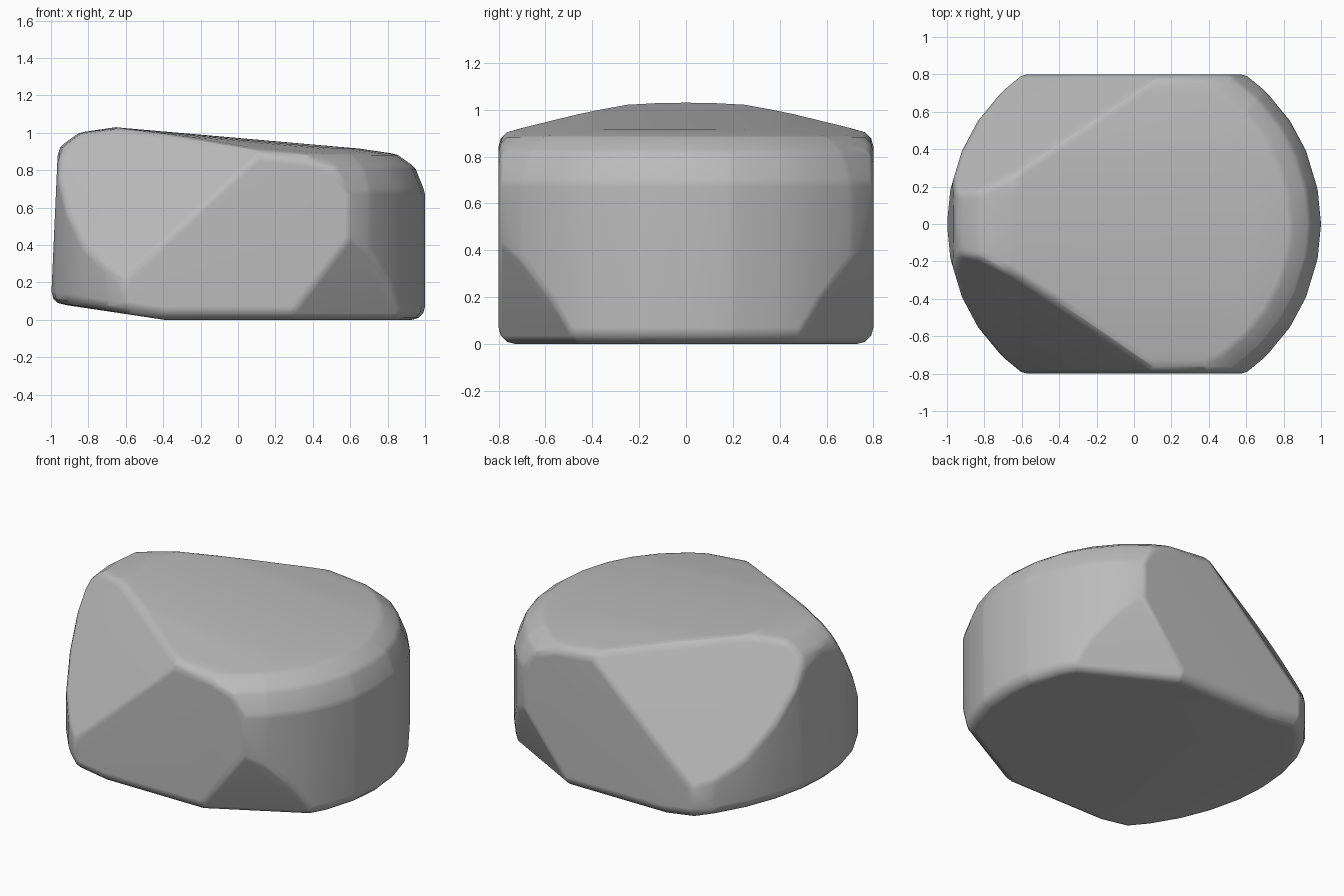
import bpy, bmesh, math
from mathutils import Vector

cube = bpy.data.objects.get("Cube")
if cube:
    bpy.data.objects.remove(cube, do_unlink=True)

ROUND = 0.07      # radius of the worn edges
SEGMENTS = 32


def hull(points):
    """Closed convex solid around a set of points."""
    bm = bmesh.new()
    for p in points:
        bm.verts.new(p)
    bmesh.ops.convex_hull(bm, input=bm.verts[:])
    loose = [v for v in bm.verts if not v.link_faces]
    bmesh.ops.delete(bm, geom=loose, context='VERTS')
    return bm


def slice_off(bm, point, normal):
    """Cut away the side the normal points to, leaving room for the rounding."""
    n = Vector(normal).normalized()
    bmesh.ops.bisect_plane(bm, geom=bm.verts[:] + bm.edges[:] + bm.faces[:],
                           plane_co=Vector(point) - n * ROUND, plane_no=n,
                           clear_outer=True)
    solid = hull([v.co.copy() for v in bm.verts])
    bm.free()
    return solid


# Round body with a soft shoulder, its top rising toward one end
points = []
for radius, z in [(0.93, 0.07), (0.93, 0.67), (0.89, 0.77), (0.82, 0.82), (0.65, 0.845)]:
    for i in range(SEGMENTS):
        a = math.tau * i / SEGMENTS
        x, y = radius * math.cos(a), radius * math.sin(a)
        lift = 0.115 * min(1, max(0, -x / 0.65)) if z > 0.5 else 0
        points.append((x, y, z + lift))
core = hull(points)

# Mirrored chips: flat flanks, large upper facets, small lower facets
for side in (-1, 1):
    core = slice_off(core, (0, side * 0.8, 0), (0, side, 0))
    core = slice_off(core, (0.08, side * 0.8, 0.85), (-0.342, side * 0.592, 0.372))
    core = slice_off(core, (0.58, side * 0.8, 0.42), (0.117, side * 0.216, -0.09))

# Raised underside and slight lean at the high end
core = slice_off(core, (-0.4, 0, 0), (-0.15, 0, -1))
core = slice_off(core, (-1, 0, 0.09), (-1, 0, 0.045))

# Wear the edges by sweeping a small ball over the core
ball = bmesh.new()
bmesh.ops.create_uvsphere(ball, u_segments=12, v_segments=6, radius=ROUND)
rock = hull([v.co + b.co for v in core.verts for b in ball.verts])
ball.free()
core.free()
bmesh.ops.remove_doubles(rock, verts=rock.verts[:], dist=0.008)
bmesh.ops.dissolve_limit(rock, angle_limit=0.02, verts=rock.verts[:], edges=rock.edges[:])
bmesh.ops.recalc_face_normals(rock, faces=rock.faces[:])
for f in rock.faces:
    f.smooth = True

mesh = bpy.data.meshes.new("boulder")
rock.to_mesh(mesh)
rock.free()
boulder = bpy.data.objects.new("boulder", mesh)
bpy.context.collection.objects.link(boulder)
boulder.modifiers.new("soft_facets", 'WEIGHTED_NORMAL')

# Stone
stone = bpy.data.materials.new("grey_stone")
stone.use_nodes = True
color = (0.5, 0.5, 0.5, 1)
stone.diffuse_color = color
stone.node_tree.nodes["Principled BSDF"].inputs["Base Color"].default_value = color
mesh.materials.append(stone)
